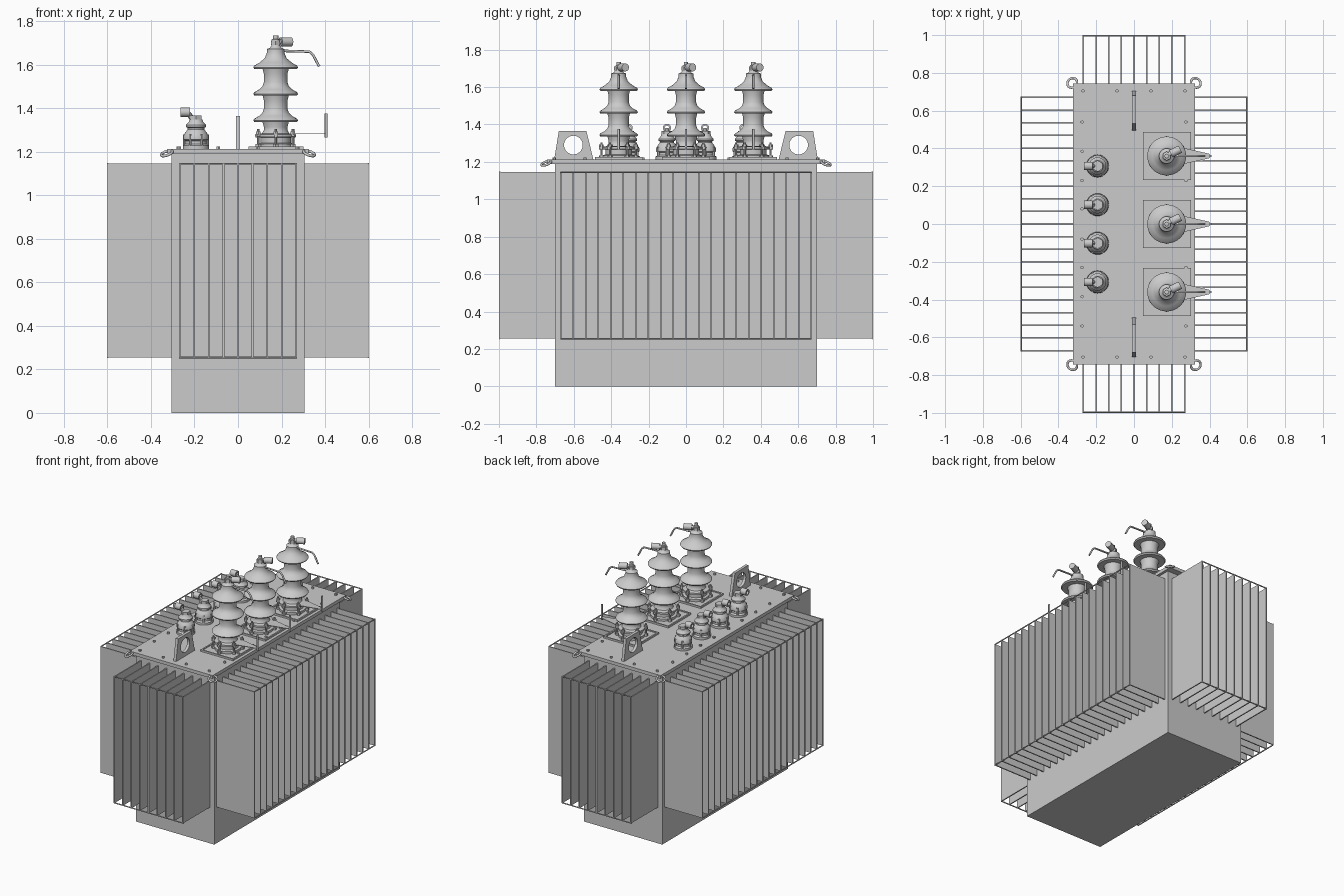
import bpy, bmesh, math
from mathutils import Vector, Matrix

if "Cube" in bpy.data.objects:
    bpy.data.objects.remove(bpy.data.objects["Cube"])

smooth = []

def link(name, mesh, loc=(0, 0, 0), rot=(0, 0, 0), soft=False):
    ob = bpy.data.objects.new(name, mesh)
    ob.location, ob.rotation_euler = loc, rot
    bpy.context.collection.objects.link(ob)
    if soft:
        smooth.append(ob)
    return ob

def to_mesh(bm, name):
    bmesh.ops.recalc_face_normals(bm, faces=bm.faces)
    me = bpy.data.meshes.new(name)
    bm.to_mesh(me)
    bm.free()
    return me

def add_box(bm, lo, hi):
    lo, hi = Vector(lo), Vector(hi)
    m = Matrix.Translation((lo + hi) / 2) @ Matrix.Diagonal((*(hi - lo), 1))
    bmesh.ops.create_cube(bm, size=1, matrix=m)

def box(name, lo, hi):
    bm = bmesh.new()
    add_box(bm, lo, hi)
    return link(name, to_mesh(bm, name))

def add_cyl(bm, p, q, r, n=12, r2=None):
    p, q = Vector(p), Vector(q)
    rot = (q - p).to_track_quat('Z', 'Y').to_matrix().to_4x4()
    bmesh.ops.create_cone(bm, cap_ends=True, segments=n, radius1=r, radius2=r if r2 is None else r2,
                          depth=(q - p).length, matrix=Matrix.Translation((p + q) / 2) @ rot)

def lathe(name, prof, n=32):
    bm = bmesh.new()
    vs = [bm.verts.new((r, 0, z)) for r, z in prof]
    es = [bm.edges.new(e) for e in zip(vs, vs[1:])]
    bmesh.ops.spin(bm, geom=vs + es, axis=(0, 0, 1), cent=(0, 0, 0), angle=2 * math.pi, steps=n)
    bmesh.ops.remove_doubles(bm, verts=bm.verts, dist=1e-4)
    return to_mesh(bm, name)

def prism(name, pts, depth):
    # outline in local xy, extruded along z, centred
    bm = bmesh.new()
    f = bm.faces.new([bm.verts.new((x, y, -depth / 2)) for x, y in pts])
    g = bmesh.ops.extrude_face_region(bm, geom=[f])['geom']
    bmesh.ops.translate(bm, vec=(0, 0, depth), verts=[v for v in g if isinstance(v, bmesh.types.BMVert)])
    return to_mesh(bm, name)

def rod(name, pts, r, loc=(0, 0, 0), cyclic=False, rot=(0, 0, 0)):
    cu = bpy.data.curves.new(name, 'CURVE')
    cu.dimensions, cu.bevel_depth, cu.bevel_resolution, cu.use_fill_caps = '3D', r, 2, True
    sp = cu.splines.new('POLY')
    sp.points.add(len(pts) - 1)
    for p, c in zip(sp.points, pts):
        p.co = (*c, 1)
    sp.use_cyclic_u = cyclic
    return link(name, cu, loc, rot)

# tank and lid
box("tank", (-.305, -.7, 0), (.305, .7, 1.19))
box("lid", (-.323, -.743, 1.19), (.323, .743, 1.213))

# cooling fins on four sides, with thin tie rods along their outer ends
T, Z0, Z1, R = .004, .255, 1.145, .004
for s in (-1, 1):
    bm = bmesh.new()
    for i in range(21):
        y = (i - 10) * .067
        xs = sorted((s * .30, s * .6))
        add_box(bm, (xs[0], y - T, Z0), (xs[1], y + T, Z1))
    for z in (Z0, Z1):
        add_cyl(bm, (s * .598, -.672, z), (s * .598, .672, z), R, 8)
    link("side_fins", to_mesh(bm, "side_fins"))
    bm = bmesh.new()
    for i in range(9):
        x = (i - 4) * .067
        ys = sorted((s * .69, s * 1.0))
        add_box(bm, (x - T, ys[0], Z0), (x + T, ys[1], Z1))
    for z in (Z0, Z1):
        add_cyl(bm, (-.272, s * .996, z), (.272, s * .996, z), R, 8)
    link("end_fins", to_mesh(bm, "end_fins"))

# lid bolts
bm = bmesh.new()
spots = [(sx * .275, y) for sx in (-1, 1) for y in (-.54, -.385, -.23, -.08, .08, .23, .385, .54)]
spots += [(x, sy * .705) for sy in (-1, 1) for x in (-.27, -.09, .09, .27)]
for x, y in spots:
    add_cyl(bm, (x, y, 1.21), (x, y, 1.224), .009, 6)
link("lid_bolts", to_mesh(bm, "lid_bolts"))

# lifting lugs: trapezoid plates with a round hole
lug = prism("lug", [(-.105, 0), (.105, 0), (.08, .152), (-.068, .152)], .02)
for s in (-1, 1):
    ob = link("lifting_lug", lug.copy(), (0, s * .6, 1.212), (math.pi / 2, 0, s * math.pi / 2))
    bm = bmesh.new()
    add_cyl(bm, (-.1, s * .602, 1.29), (.1, s * .602, 1.29), .05, 32)
    cut = link("hole_cutter", to_mesh(bm, "hole_cutter"))
    cut.hide_render = True
    cut.hide_set(True)
    mod = ob.modifiers.new("hole", 'BOOLEAN')
    mod.operation, mod.object, mod.solver = 'DIFFERENCE', cut, 'EXACT'

# tilted corner rings
ring = [(.027 * math.cos(a * math.pi / 12), .027 * math.sin(a * math.pi / 12), 0) for a in range(24)]
for sx in (-1, 1):
    for sy in (-1, 1):
        rod("corner_ring", ring, .0065, (sx * .327, sy * .747, 1.193), True, (-sy * .35, sx * .35, 0))

# high voltage bushing profile: flange, three sheds, cap
def shed(z):
    return [(.054, z - .035), (.06, z - .012), (.098, z - .012), (.103, z - .004), (.098, z + .004),
            (.075, z + .017), (.06, z + .032), (.054, z + .05)]

prof = [(0, 1.215), (.085, 1.215), (.085, 1.235), (.07, 1.24), (.07, 1.265), (.088, 1.268), (.088, 1.28),
        (.062, 1.285), (.054, 1.30)] + shed(1.348) + shed(1.47)
prof += shed(1.592)[:-2] + [(.05, 1.63), (.04, 1.655), (.04, 1.672), (.026, 1.678), (.018, 1.69),
                            (.018, 1.715), (.012, 1.718), (.012, 1.735), (0, 1.735)]
hv = lathe("hv_bushing", prof, 36)

# clamp studs around the flange
bm = bmesh.new()
for i in range(6):
    a = math.radians(30 + 60 * i)
    c, s = math.cos(a), math.sin(a)
    add_cyl(bm, (.092 * c, .092 * s, 1.215), (.092 * c, .092 * s, 1.305), .006, 8)
    add_cyl(bm, (.092 * c, .092 * s, 1.28), (.092 * c, .092 * s, 1.293), .012, 6)
    add_cyl(bm, (.092 * c, .092 * s, 1.22), (.092 * c, .092 * s, 1.235), .014, 6)
    add_cyl(bm, (.06 * c, .06 * s, 1.274), (.104 * c, .104 * s, 1.274), .009, 6)
studs = to_mesh(bm, "clamp_studs")

# terminal clamp barrel at the top
bm = bmesh.new()
add_cyl(bm, (0, 0, 1.705), (.03, .02, 1.705), .012, 12)
add_cyl(bm, (.022, .012, 1.705), (.072, .036, 1.705), .021, 20)
add_cyl(bm, (0, 0, 1.69), (0, 0, 1.71), .024, 6)
terminal = to_mesh(bm, "terminal")

horn_plate = prism("horn_plate", [(.07, -.045), (.10, -.04), (.225, -.012), (.235, 0), (.225, .012),
                                  (.10, .04), (.07, .045)], .004)
for y in (-.36, 0, .36):
    c = (.173, y, 0)
    box("bushing_plate", (.048, y - .127, 1.21), (.302, y + .127, 1.219))
    bm = bmesh.new()
    for s in (-1, 1):
        add_box(bm, (.048, y + s * .122 - .005, 1.21), (.302, y + s * .122 + .005, 1.225))
        add_box(bm, (.175 + s * .122 - .005, y - .127, 1.21), (.175 + s * .122 + .005, y + .127, 1.225))
    link("plate_rim", to_mesh(bm, "plate_rim"))
    link("hv_bushing", hv, c, soft=True)
    link("clamp_studs", studs, c)
    link("hv_terminal", terminal, c, soft=True)
    rod("upper_horn", [(.02, 0, 1.664), (.155, 0, 1.66), (.172, 0, 1.645), (.20, 0, 1.592)], .006, c)
    link("horn_plate", horn_plate, (c[0], y, 1.283))
    rod("lower_horn", [(.232, 0, 1.265), (.232, 0, 1.375)], .0065, c)

# low voltage bushings with barrel clamps facing left
lv = lathe("lv_bushing", [(0, 1.21), (.06, 1.21), (.06, 1.228), (.05, 1.236), (.05, 1.25), (.058, 1.256),
                          (.058, 1.272), (.048, 1.29), (.038, 1.303), (.038, 1.31), (.046, 1.314),
                          (.046, 1.323), (.034, 1.335), (.03, 1.348), (0, 1.348)], 28)
bm = bmesh.new()
add_cyl(bm, (0, 0, 1.34), (0, 0, 1.366), .03, 6)
add_cyl(bm, (-.015, 0, 1.35), (-.035, 0, 1.375), .012, 8)
for i in range(6):
    a = math.radians(60 * i)
    p = (.054 * math.cos(a), .054 * math.sin(a))
    add_cyl(bm, (*p, 1.22), (*p, 1.28), .007, 6)
lv_cap = to_mesh(bm, "lv_cap")
barrel = lathe("lv_clamp", [(.012, -.022), (.022, -.022), (.022, .022), (.012, .022), (.012, -.022)], 20)
for y in (-.307, -.102, .102, .307):
    link("lv_bushing", lv, (-.193, y, 0), soft=True)
    link("lv_cap", lv_cap, (-.193, y, 0))
    link("lv_clamp", barrel, (-.243, y, 1.382), (0, math.pi / 2, 0), True)

# smooth shading on turned parts
bpy.ops.object.select_all(action='DESELECT')
for ob in smooth:
    ob.select_set(True)
bpy.context.view_layer.objects.active = smooth[0]
bpy.ops.object.shade_smooth_by_angle(angle=math.radians(35))
